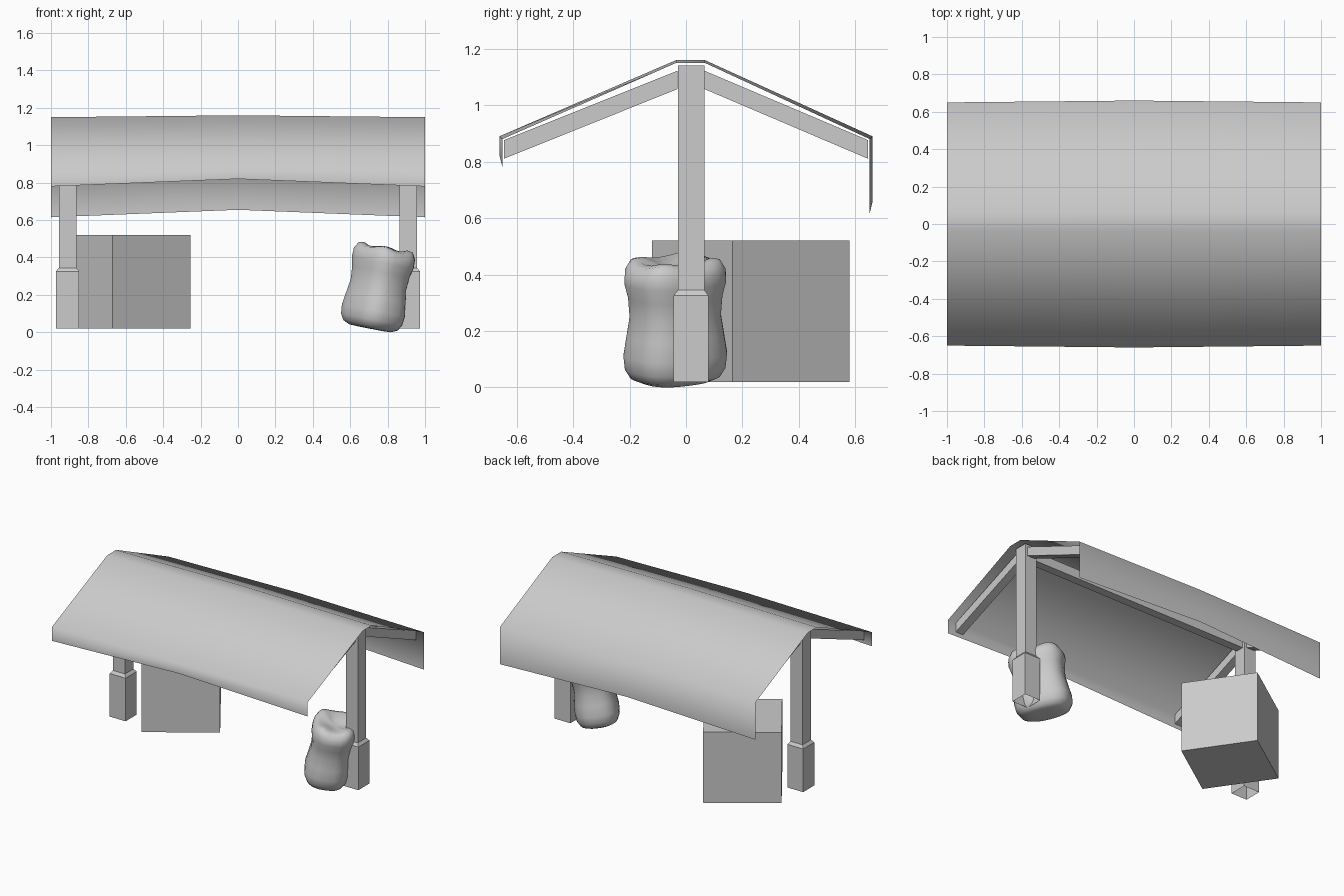
import bpy, bmesh, math
from mathutils import Matrix, Vector

if "Cube" in bpy.data.objects:
    bpy.data.objects.remove(bpy.data.objects["Cube"])

grey = bpy.data.materials.new("plain grey")
grey.diffuse_color = (0.6, 0.6, 0.6, 1)
grey.use_nodes = True
grey.node_tree.nodes["Principled BSDF"].inputs["Base Color"].default_value = grey.diffuse_color


def finish(name, bm, smooth=False, normals=True):
    if normals:
        bmesh.ops.recalc_face_normals(bm, faces=bm.faces)
    for f in bm.faces:
        f.smooth = smooth
    me = bpy.data.meshes.new(name)
    bm.to_mesh(me)
    bm.free()
    me.materials.append(grey)
    ob = bpy.data.objects.new(name, me)
    bpy.context.collection.objects.link(ob)
    return ob


def loft(bm, rings, closed=True):
    """Bridge successive rows of points with quads."""
    rows = [[bm.verts.new(p) for p in r] for r in rings]
    n = len(rows[0])
    for a, b in zip(rows, rows[1:]):
        for i in range(n if closed else n - 1):
            j = (i + 1) % n
            bm.faces.new((a[i], a[j], b[j], b[i]))
    return rows


def box(name, size, loc, angle=0):
    bm = bmesh.new()
    bmesh.ops.create_cube(bm, size=1, matrix=Matrix.Translation(loc)
                          @ Matrix.Rotation(angle, 4, 'Z') @ Matrix.Diagonal((*size, 1)))
    return finish(name, bm)


# Cloth canopy: a thin sheet, bowed slightly up and out at the middle
def canopy_row(x, y, eave, ridge, front, back):
    return [(x, -y, front), (x, -y, eave), (x, -0.034, ridge),
            (x, 0.066, ridge), (x, y, eave), (x, y, back)]


bm = bmesh.new()
loft(bm, [canopy_row(-1, 0.65, 0.88, 1.15, 0.78, 0.615),
          canopy_row(0, 0.66, 0.89, 1.16, 0.82, 0.655),
          canopy_row(1, 0.65, 0.88, 1.15, 0.78, 0.615)], closed=False)
for f in bm.faces:
    f.normal_update()
top = max(bm.faces, key=lambda f: abs(f.normal.z))
if top.normal.z < 0:
    bmesh.ops.reverse_faces(bm, faces=bm.faces)
finish("canopy", bm, smooth=True, normals=False)

# Posts with thicker feet, open underneath, and sloping rafters
CY = 0.018
for side, sx in (("left", -1), ("right", 1)):
    cx = 0.911 * sx
    bm = bmesh.new()
    rings = []
    for h, z in ((0.062, 0.02), (0.062, 0.325), (0.047, 0.345), (0.047, 1.14)):
        rings.append([(cx + a * h, CY + b * h, z)
                      for a, b in ((-1, -1), (1, -1), (1, 1), (-1, 1))])
    rows = loft(bm, rings)
    bm.faces.new(rows[-1])
    finish(side + "_post", bm)

    for end, y0, y1 in (("front", -0.03, -0.645), ("back", 0.065, 0.645)):
        bm = bmesh.new()
        prof = ((y0, 1.122), (y1, 0.876), (y1, 0.81), (y0, 1.057))
        rows = loft(bm, [[(cx + d, y, z) for y, z in prof] for d in (-0.03, 0.03)])
        for r in rows:
            bm.faces.new(r)
        finish(f"{side}_{end}_rafter", bm)

# Ridge beam between the posts
box("ridge_beam", (1.74, 0.06, 0.065), (0, CY, 1.09))

# Crate, turned on the ground
box("crate", (0.503, 0.503, 0.5), (-0.605, 0.23, 0.27), math.radians(34.5))

# Leaning sack: soft pinched waist and dented top
profile = ((0.35, 0), (0.65, 0.002), (0.86, 0.018), (0.97, 0.05), (1, 0.1),
           (0.94, 0.17), (0.88, 0.24), (0.91, 0.31), (0.98, 0.36), (0.97, 0.4),
           (0.86, 0.435), (0.68, 0.442), (0.35, 0.42))
N = 28
spin = Matrix.Rotation(math.radians(11), 3, 'Y') @ Matrix.Rotation(math.radians(34.5), 3, 'Z')


def soft(v):
    return math.copysign(abs(v) ** (2 / 2.6), v)


bm = bmesh.new()
rings = []
for s, z in profile:
    ring = []
    for i in range(N):
        a = math.tau * i / N
        lift = -0.01 * math.cos(4 * a) * s if z > 0.38 else 0
        ring.append(spin @ Vector((0.145 * s * soft(math.cos(a)),
                                   0.185 * s * soft(math.sin(a)), z + lift)))
    rings.append(ring)
rows = loft(bm, rings)
for r, z in ((rows[0], 0), (rows[-1], 0.412)):
    c = bm.verts.new(spin @ Vector((0, 0, z)))
    for i in range(N):
        bm.faces.new((r[i], r[(i + 1) % N], c))
low = min(v.co.z for v in bm.verts)
bmesh.ops.translate(bm, verts=bm.verts, vec=(0.705, -0.038, -low))
finish("sack", bm, smooth=True)
